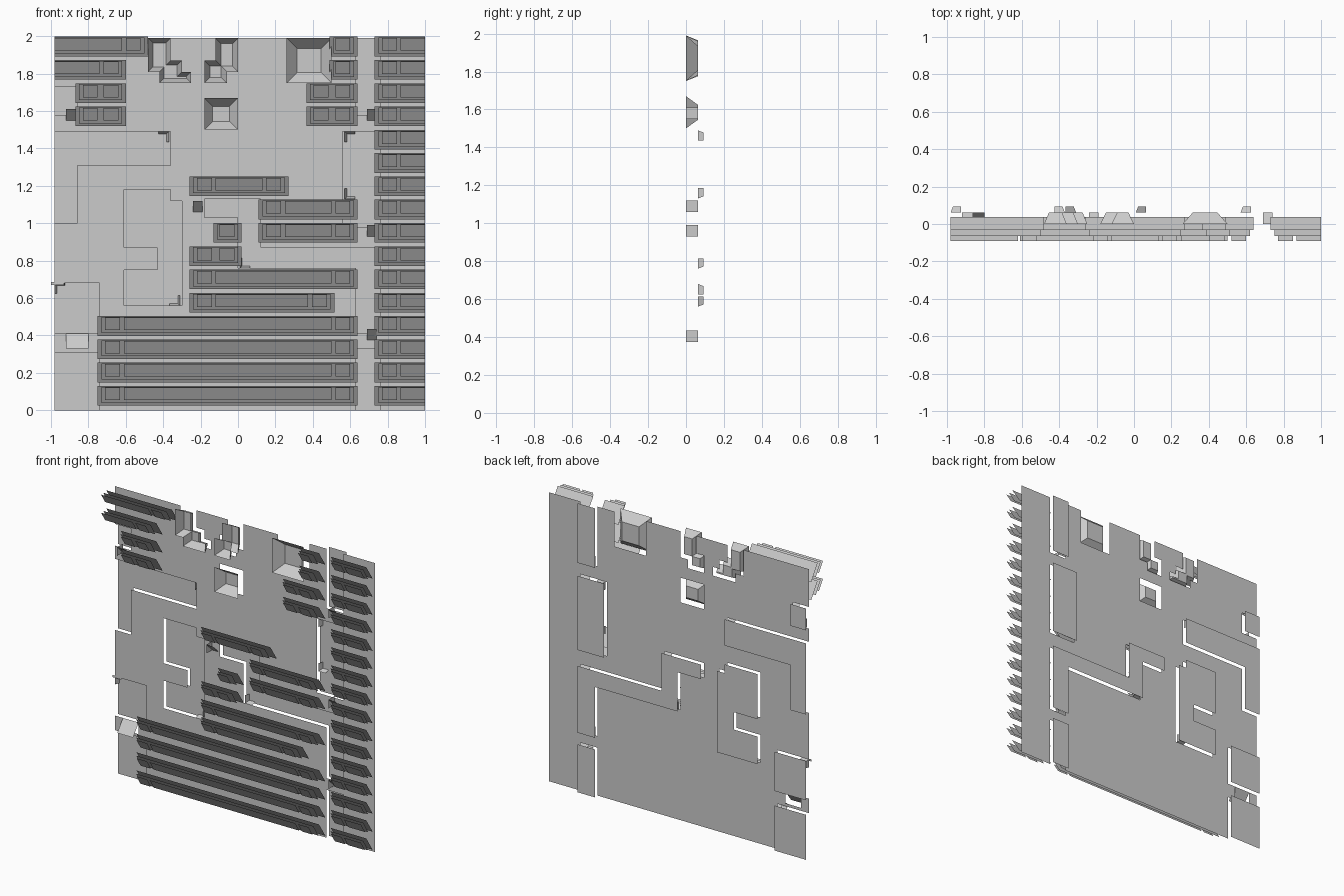
import bpy, bmesh

cube = bpy.data.objects.get("Cube")
if cube:
    bpy.data.objects.remove(cube)

grey = bpy.data.materials.new("plain_grey")
grey.use_nodes = True
colour = (0.6, 0.6, 0.6, 1)
grey.diffuse_color = colour
grey.node_tree.nodes["Principled BSDF"].inputs["Base Color"].default_value = colour

FRONT, MAIN, BACK = 0.0, 0.062, 0.093      # depths of pit rims, wall and rear plates
LEFT, RIGHT, TOP = -0.98, 1.0, 1.99


def finish(bm, name):
    mesh = bpy.data.meshes.new(name)
    bm.to_mesh(mesh)
    bm.free()
    mesh.materials.append(grey)
    obj = bpy.data.objects.new(name, mesh)
    bpy.context.collection.objects.link(obj)
    return obj


def quad(bm, *points):
    return bm.faces.new([bm.verts.new(p) for p in points])


def plate(bm, x0, x1, z0, y0, z1, y1):
    """Sheet leaning from depth y0 at its lower edge to y1 at its upper edge."""
    quad(bm, (x0, y0, z0), (x1, y0, z0), (x1, y1, z1), (x0, y1, z1))


def inside(x, z, rects):
    return any(a < x < b and c < z < d for a, b, c, d in rects)


def sheet(name, y, rects, keep):
    """Flat sheet of grid cells chosen by a rule, merged into large faces."""
    xs = sorted({LEFT, RIGHT} | {v for r in rects for v in r[:2]})
    zs = sorted({0, TOP} | {v for r in rects for v in r[2:]})
    bm = bmesh.new()
    for x0, x1 in zip(xs, xs[1:]):
        for z0, z1 in zip(zs, zs[1:]):
            if keep((x0 + x1) / 2, (z0 + z1) / 2):
                plate(bm, x0, x1, z0, y, z1, y)
    bmesh.ops.remove_doubles(bm, verts=bm.verts, dist=0.0005)
    bmesh.ops.dissolve_limit(bm, angle_limit=0.01, verts=bm.verts, edges=bm.edges)
    finish(bm, name)


# Rear plates, as x0, x1, z0, z1
rear = [
    (LEFT, -0.36, 1.31, 1.49), (LEFT, -0.86, 1.0, 1.31),            # left bracket
    (-0.61, -0.36, 1.12, 1.18), (-0.61, -0.3, 0.87, 1.12),          # notched panel
    (-0.43, -0.3, 0.75, 0.87), (-0.61, -0.3, 0.56, 0.75),
    (-0.18, 0.12, 1.03, 1.13), (0, 0.12, 0.87, 1.03),               # stepped channel
    (0, 0.76, 0.76, 0.87), (0.63, 0.76, 0.41, 0.76),
    (0.56, 0.76, 0.98, 1.49), (0.63, 0.76, 1.58, TOP),              # right channel
    (0.63, 0.76, 0, 0.33),
    (LEFT, -0.74, 0.41, 0.68), (LEFT, -0.74, 0, 0.31),              # lower left
    (LEFT, -0.86, 1.58, 1.73),
]
# Openings for the pits
holes = [
    (-0.18, 0, 1.5, 1.67), (0.26, 0.5, 1.75, TOP),
    (-0.18, -0.06, 1.75, 1.87), (-0.12, 0, 1.81, TOP),
    (-0.48, -0.36, 1.81, TOP), (-0.42, -0.3, 1.75, 1.87),
    (-0.3, -0.25, 1.75, 1.81), (-0.92, -0.8, 0.33, 0.41),
]
sheet("wall", MAIN, rear + holes, lambda x, z: not inside(x, z, rear + holes))
sheet("rear_plates", BACK, rear, lambda x, z: inside(x, z, rear))


# Tapered pits
def pit(name, outline, inset):
    bm = bmesh.new()
    face = bm.faces.new([bm.verts.new((x, FRONT, z)) for x, z in outline])
    face.normal_update()
    if face.normal.y > 0:
        face.normal_flip()
    bmesh.ops.inset_region(bm, faces=[face], thickness=inset, use_even_offset=True,
                           use_boundary=True)
    for v in face.verts:
        v.co.y = MAIN
    finish(bm, name)


def box_outline(x0, x1, z0, z1):
    return [(x0, z0), (x1, z0), (x1, z1), (x0, z1)]


pit("centre_pit", box_outline(*holes[0]), 0.045)
pit("right_pit", box_outline(*holes[1]), 0.055)
pit("middle_step_pit", [(-0.18, 1.75), (-0.06, 1.75), (-0.06, 1.81), (0, 1.81), (0, TOP),
                        (-0.12, TOP), (-0.12, 1.87), (-0.18, 1.87)], 0.03)
pit("left_step_pit", [(-0.42, 1.75), (-0.25, 1.75), (-0.25, 1.81), (-0.3, 1.81),
                      (-0.3, 1.87), (-0.36, 1.87), (-0.36, TOP), (-0.48, TOP),
                      (-0.48, 1.81), (-0.42, 1.81)], 0.025)


# Slats: three leaning layers each, open at an end that meets the wall border
def slat(bm, x0, x1, row):
    z = 0.025 + 0.1245 * row
    a = 0 if x0 == LEFT else 1
    b = 0 if x1 == RIGHT else 1
    plate(bm, x0, x1, z, 0.037, z + 0.105, -0.033)
    plate(bm, x0 + 0.02 * a, x1 - 0.02 * b, z + 0.015, -0.012, z + 0.1, -0.065)
    details = []
    if b:
        details.append((x1 - 0.12, x1 - 0.04))
    if a and x1 - x0 > 0.2:
        details.append((x0 + 0.04, x0 + 0.12))
    if x1 - x0 > 0.3 or not (a and b):
        details.append((x0 + 0.14 * a, x1 - 0.14 * b))
    for d0, d1 in details:
        plate(bm, d0, d1, z + 0.03, -0.047, z + 0.097, -0.09)


groups = {
    "right_slats": [(0.73, RIGHT, r) for r in range(16)],
    "lower_slats": [(-0.75, 0.64, r) for r in range(4)],
    "middle_slats": [(-0.26, 0.515, 4), (-0.26, 0.64, 5), (-0.26, 0.02, 6), (-0.13, 0.02, 7),
                     (0.11, 0.64, 7), (0.11, 0.64, 8), (-0.26, 0.27, 9)],
    "upper_slats": [(0.365, 0.64, 12), (0.365, 0.64, 13), (0.49, 0.64, 14), (0.49, 0.64, 15),
                    (-0.87, -0.6, 12), (-0.87, -0.6, 13), (LEFT, -0.6, 14), (LEFT, -0.48, 15)],
}
for name, slats in groups.items():
    bm = bmesh.new()
    for s in slats:
        slat(bm, *s)
    finish(bm, name)

# Corner tabs joining the wall to the rear plates
bm = bmesh.new()
for x, z, sx, sz in [(-0.37, 1.49, -1, -1), (0.57, 1.49, 1, -1), (0.57, 1.13, 1, 1),
                     (-0.98, 0.68, 1, -1), (-0.31, 0.56, -1, 1), (0.01, 0.76, 1, 1)]:
    xi, zi, xe, ze = x + 0.012 * sx, z + 0.012 * sz, x + 0.055 * sx, z + 0.055 * sz
    quad(bm, (x, MAIN, z), (xe, MAIN, z), (xe, BACK, zi), (xi, BACK, zi))
    quad(bm, (x, MAIN, z), (x, MAIN, ze), (xi, BACK, ze), (xi, BACK, zi))
plate(bm, -1.0, -0.93, 0.67, MAIN, 0.685, MAIN)
finish(bm, "corner_tabs")

# Small clips standing forward of the wall
bm = bmesh.new()
for x0, x1, z in [(0.69, 0.74, 1.55), (0.69, 0.74, 0.93), (0.69, 0.74, 0.375),
                  (-0.24, -0.19, 1.06), (-0.92, -0.86, 1.55)]:
    plate(bm, x0, x1, z, MAIN, z + 0.06, FRONT)
    quad(bm, (x0, FRONT, z), (x0, FRONT, z + 0.06), (x0, MAIN, z + 0.06), (x0, MAIN, z))
plate(bm, -0.92, -0.8, 0.33, FRONT, 0.41, MAIN)
finish(bm, "clips")
